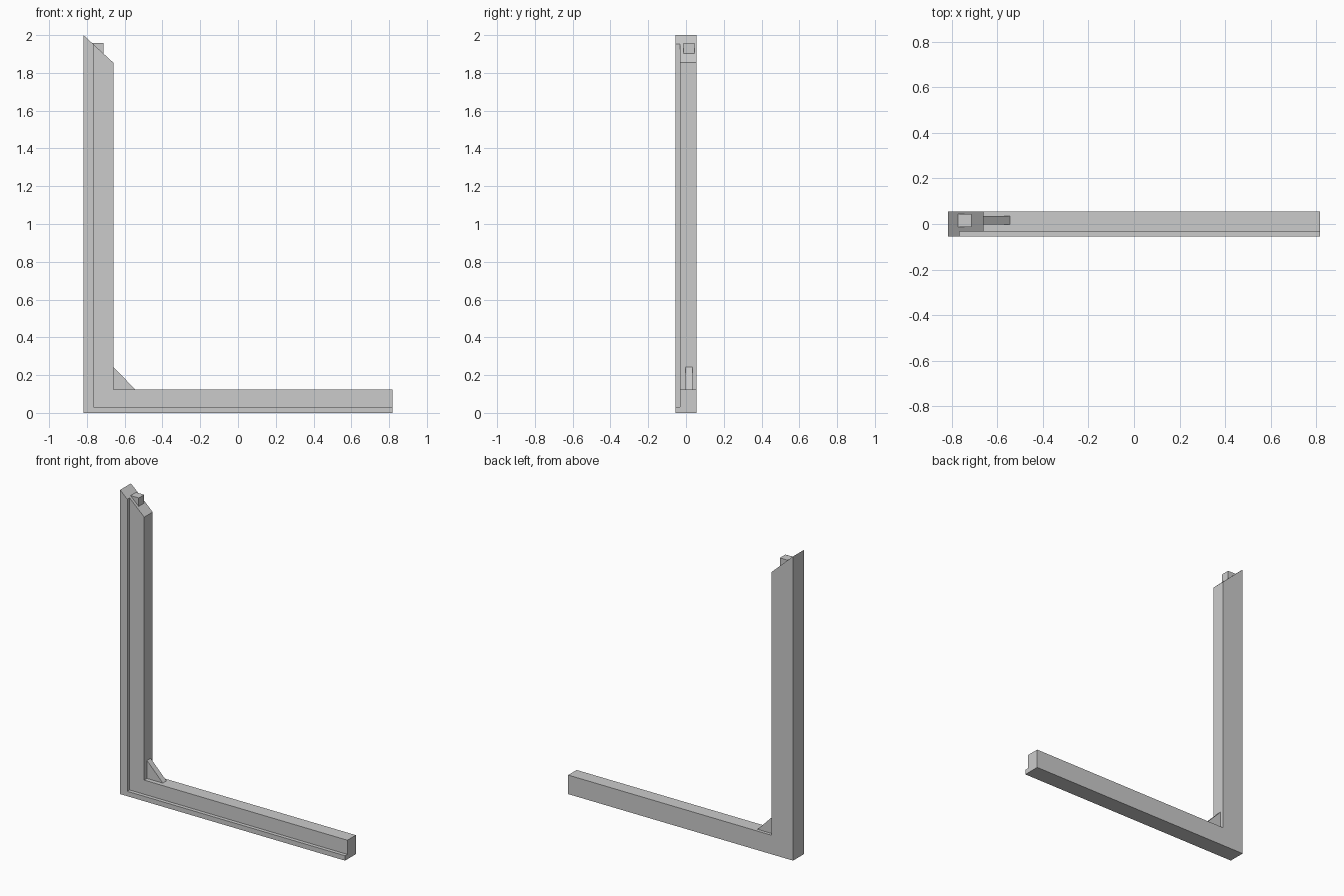
import bpy
import bmesh

cube = bpy.data.objects.get("Cube")
if cube:
    bpy.data.objects.remove(cube, do_unlink=True)

grey = bpy.data.materials.new("plain_grey")
grey.use_nodes = True
GREY = (0.6, 0.6, 0.6, 1)
grey.diffuse_color = GREY
grey.node_tree.nodes["Principled BSDF"].inputs["Base Color"].default_value = GREY

HALF_X, HEIGHT, DEPTH = 0.818, 2.0, 0.056
STEP_Y = -0.032                      # face of the rebate
POST = {"outer": -HALF_X, "lip": -0.766, "inner": -0.66}
RAIL = {"outer": 0.0, "lip": 0.032, "inner": 0.125}
SLOPE = (HEIGHT - 1.854) / (POST["inner"] - POST["outer"])


def mitre_z(x):
    return HEIGHT - SLOPE * (x + HALF_X)


def loft(name, rings):
    """Skin a row of matching rings and cap both ends."""
    bm = bmesh.new()
    rows = [[bm.verts.new(p) for p in ring] for ring in rings]
    n = len(rows[0])
    for a, b in zip(rows, rows[1:]):
        for i in range(n):
            j = (i + 1) % n
            bm.faces.new((a[i], a[j], b[j], b[i]))
    bm.faces.new(rows[0])
    bm.faces.new(reversed(rows[-1]))
    bmesh.ops.recalc_face_normals(bm, faces=bm.faces)
    mesh = bpy.data.meshes.new(name)
    bm.to_mesh(mesh)
    bm.free()
    mesh.materials.append(grey)
    obj = bpy.data.objects.new(name, mesh)
    bpy.context.collection.objects.link(obj)
    return obj


def slab(name, outline, y0, y1):
    """Extrude an x-z outline along y."""
    return loft(name, [[(x, y, z) for x, z in outline] for y in (y0, y1)])


# Stepped section carried down the post, round the corner and along the rail
section = [("outer", -DEPTH), ("lip", -DEPTH), ("lip", STEP_Y),
           ("inner", STEP_Y), ("inner", DEPTH), ("outer", DEPTH)]
loft("frame_corner", [
    [(POST[k], y, mitre_z(POST[k])) for k, y in section],
    [(POST[k], y, RAIL[k]) for k, y in section],
    [(HALF_X, y, RAIL[k]) for k, y in section],
])

# Square peg standing on the mitred end
left, right, top = -0.774, -0.713, 1.958
slab("mitre_peg", [(left, top), (right, top),
                   (right, mitre_z(right)), (left, mitre_z(left))],
     -0.013, 0.044)

# Triangular brace in the inside corner
slab("corner_brace", [(POST["inner"], RAIL["inner"]), (-0.545, RAIL["inner"]),
                      (POST["inner"], 0.243)], -0.003, 0.035)
